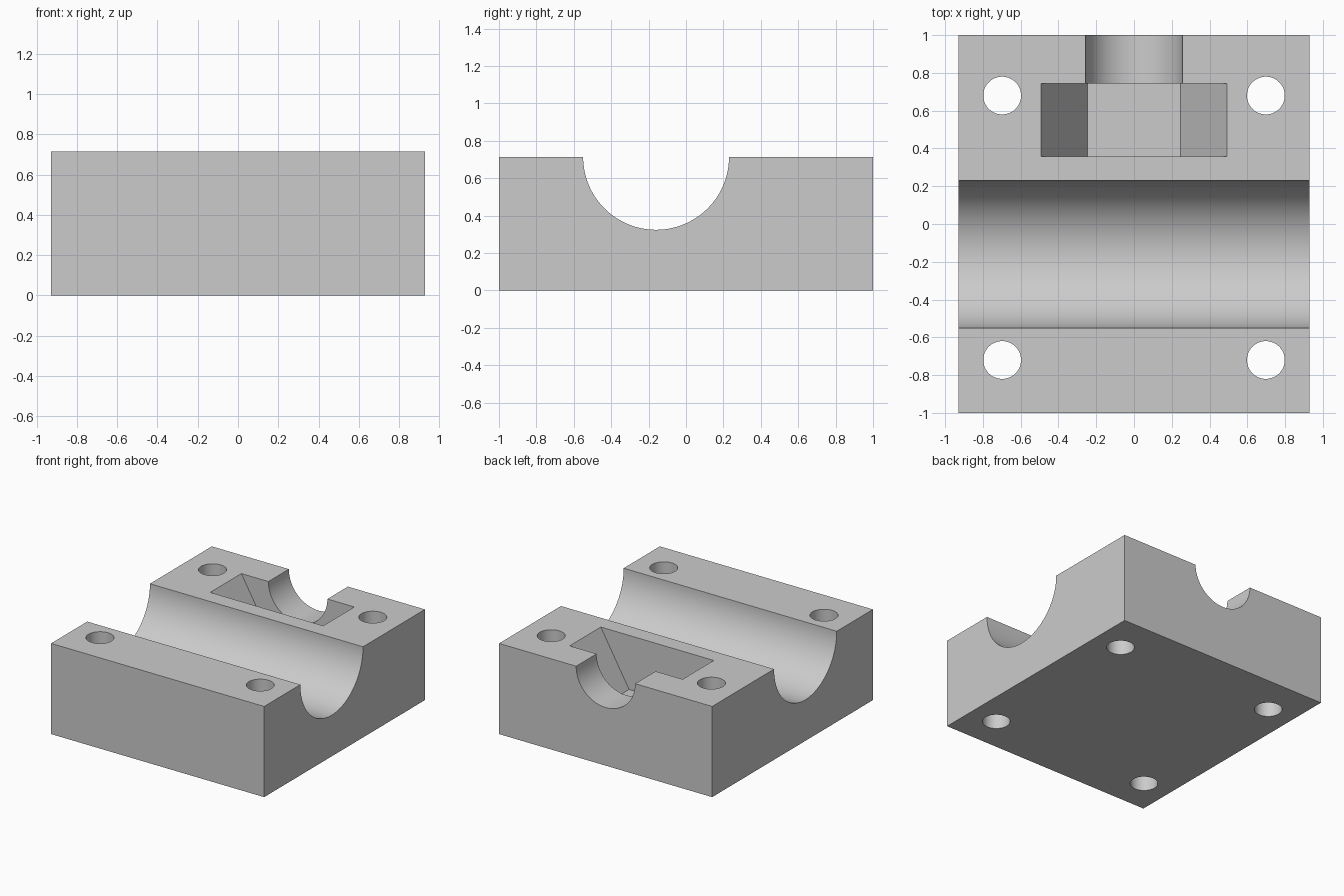
import bpy
import bmesh
from math import cos, sin, tau, radians
from mathutils import Vector

cube = bpy.data.objects.get("Cube")
if cube:
    bpy.data.objects.remove(cube, do_unlink=True)

WIDTH, LENGTH, HEIGHT = 1.856, 2.0, 0.714

grey = bpy.data.materials.new("light grey")
grey.use_nodes = True
grey.diffuse_color = (0.6, 0.6, 0.6, 1)
grey.node_tree.nodes["Principled BSDF"].inputs["Base Color"].default_value = (0.6, 0.6, 0.6, 1)


def prism(name, center, radius, sides, axis, length):
    """Regular prism starting at center and running along axis."""
    bm = bmesh.new()
    u = Vector((0, 1, 0)) if axis == "X" else Vector((1, 0, 0))
    v = Vector((0, 1, 0)) if axis == "Z" else Vector((0, 0, 1))
    run = {"X": Vector((1, 0, 0)), "Y": Vector((0, 1, 0)), "Z": Vector((0, 0, 1))}[axis]
    ring = [bm.verts.new(Vector(center) + radius * (cos(tau * i / sides) * u + sin(tau * i / sides) * v))
            for i in range(sides)]
    face = bm.faces.new(ring)
    end = bmesh.ops.extrude_face_region(bm, geom=[face])["geom"]
    bmesh.ops.translate(bm, vec=run * length, verts=[g for g in end if isinstance(g, bmesh.types.BMVert)])
    bmesh.ops.recalc_face_normals(bm, faces=bm.faces)
    mesh = bpy.data.meshes.new(name)
    bm.to_mesh(mesh)
    bm.free()
    mesh.materials.append(grey)
    obj = bpy.data.objects.new(name, mesh)
    bpy.context.collection.objects.link(obj)
    obj.hide_render = True
    return obj


# Solid block
bpy.ops.mesh.primitive_cube_add(size=1, location=(0, 0, HEIGHT / 2))
block = bpy.context.object
block.name = "clamp_block"
block.scale = (WIDTH, LENGTH, HEIGHT)
bpy.ops.object.transform_apply(location=True, rotation=False, scale=True)
block.data.materials.append(grey)

# Cross groove, half-hexagon nut pocket, bolt channel and four through holes
cutters = [
    prism("groove_cutter", (-1.2, -0.16, HEIGHT), 0.39, 128, "X", 2.4),
    prism("nut_pocket_cutter", (0, 0.357, HEIGHT), 0.492, 6, "Y", 0.388),
    prism("bolt_channel_cutter", (0, 0.6, HEIGHT), 0.257, 96, "Y", 0.6),
]
for x in (-0.698, 0.698):
    for y in (-0.72, 0.68):
        cutters.append(prism("hole_cutter", (x, y, -0.2), 0.1, 64, "Z", 1.2))

for cutter in cutters:
    mod = block.modifiers.new(cutter.name, "BOOLEAN")
    mod.operation = "DIFFERENCE"
    mod.solver = "EXACT"
    mod.object = cutter

# Bake the cuts and drop the cutters
bpy.context.view_layer.update()
graph = bpy.context.evaluated_depsgraph_get()
baked = bpy.data.meshes.new_from_object(block.evaluated_get(graph))
block.modifiers.clear()
block.data = baked
for cutter in cutters:
    bpy.data.objects.remove(cutter, do_unlink=True)

bpy.ops.object.select_all(action="DESELECT")
block.select_set(True)
bpy.context.view_layer.objects.active = block
bpy.ops.object.shade_smooth_by_angle(angle=radians(30))
